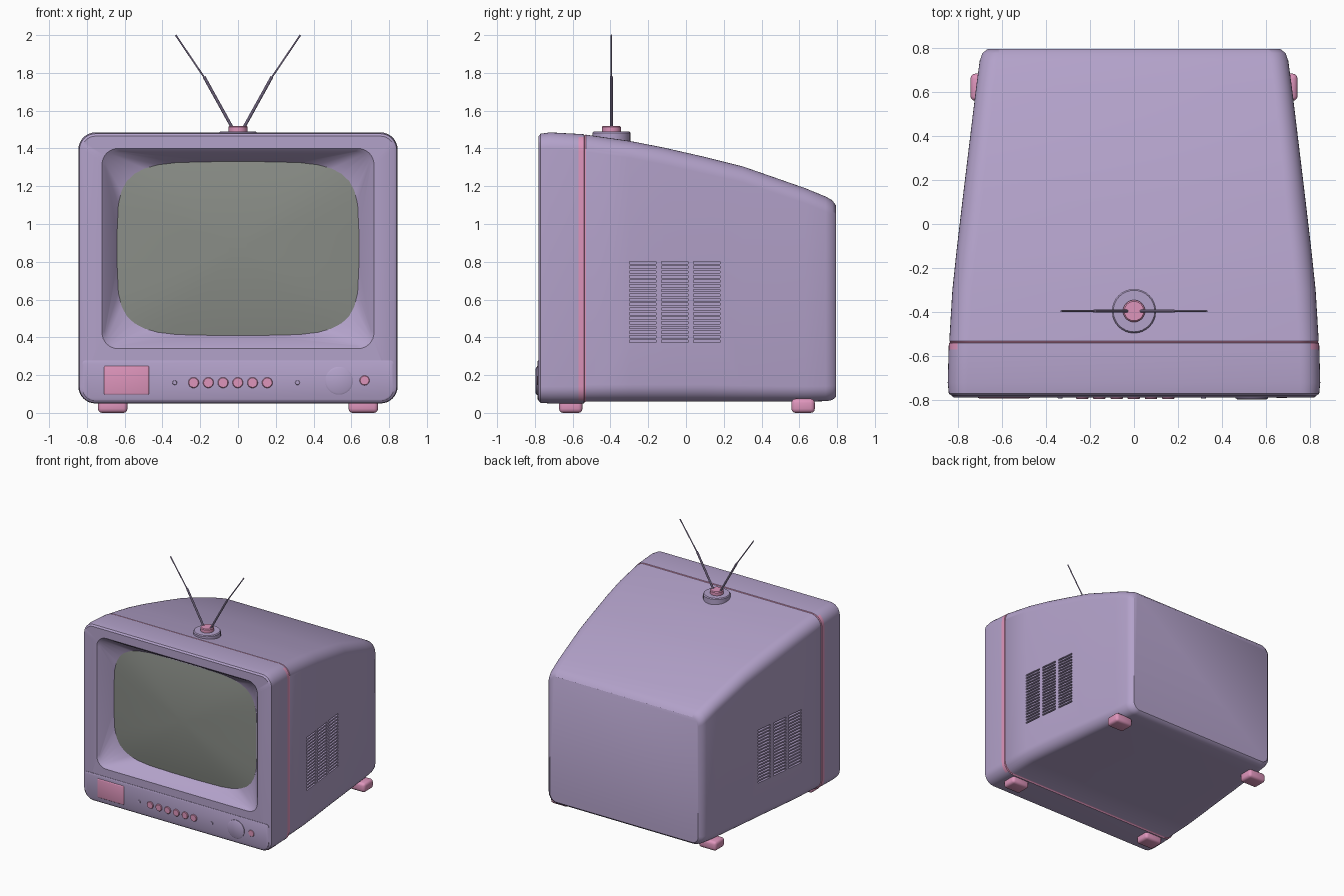
import bpy, bmesh, math
from mathutils import Vector

cube = bpy.data.objects.get("Cube")
if cube:
    bpy.data.objects.remove(cube)


def material(name, color):
    m = bpy.data.materials.new(name)
    m.use_nodes = True
    m.diffuse_color = (*color, 1)
    m.node_tree.nodes["Principled BSDF"].inputs["Base Color"].default_value = (*color, 1)
    return m


PURPLE = material("lilac plastic", (0.45, 0.36, 0.59))
PINK = material("pink plastic", (0.73, 0.30, 0.50))
GREY = material("grey screen glass", (0.25, 0.265, 0.24))


def finish(name, bm, *mats, angle=35):
    bmesh.ops.recalc_face_normals(bm, faces=bm.faces)
    mesh = bpy.data.meshes.new(name)
    bm.to_mesh(mesh)
    bm.free()
    ob = bpy.data.objects.new(name, mesh)
    bpy.context.collection.objects.link(ob)
    for m in mats:
        mesh.materials.append(m)
    smooth(ob, angle)
    return ob


def smooth(ob, angle=35):
    bpy.ops.object.select_all(action='DESELECT')
    ob.select_set(True)
    bpy.context.view_layer.objects.active = ob
    bpy.ops.object.shade_smooth_by_angle(angle=math.radians(angle))


CORNER = 9  # points per corner in every ring


def rounded(y, hw, z0, z1, r, r_top=None):
    """Rounded rectangle facing the front, centred on x = 0."""
    pts = []
    for k in range(4):
        rad = r if k > 1 or r_top is None else r_top
        cx = (hw - rad) * (1 if k in (0, 3) else -1)
        cz = z1 - rad if k < 2 else z0 + rad
        for i in range(CORNER):
            a = math.pi / 2 * (k + i / (CORNER - 1))
            pts.append(Vector((cx + rad * math.cos(a), y, cz + rad * math.sin(a))))
    return pts


def tube_outline(y, s=1.0):
    """Bulging picture tube outline."""
    pts = []
    for k in range(4):
        for i in range(CORNER):
            a = math.pi / 2 * (k + 0.015 + 0.97 * i / (CORNER - 1))
            c, d = math.cos(a), math.sin(a)
            x = math.copysign(abs(c) ** 0.44, c) * 0.64 * s
            z = math.copysign(abs(d) ** 0.44, d) * 0.46 * s
            pts.append(Vector((x, y, 0.87 + z)))
    return pts


def loft(rings):
    bm = bmesh.new()
    loops = [[bm.verts.new(p) for p in ring] for ring in rings]
    n = len(loops[0])
    for a, b in zip(loops, loops[1:]):
        for i in range(n):
            j = (i + 1) % n
            bm.faces.new((a[i], a[j], b[j], b[i]))
    bm.faces.new(loops[0])
    bm.faces.new(loops[-1])
    return bm


# Cabinet: screen recess, front bezel, pink seam and tapering rear shell
sections = [(-0.78, 0.825, 0.065, 1.465, 0.07), (-0.77, 0.84, 0.053, 1.478, 0.085),
            (-0.72, 0.845, 0.05, 1.485, 0.09), (-0.57, 0.841, 0.05, 1.477, 0.09),
            (-0.54, 0.84, 0.05, 1.475, 0.09), (-0.537, 0.834, 0.056, 1.469, 0.09),
            (-0.53, 0.838, 0.06, 1.473, 0.09), (-0.3, 0.824, 0.06, 1.44, 0.09),
            (-0.12, 0.805, 0.06, 1.405, 0.09), (0.1, 0.779, 0.06, 1.355, 0.09),
            (0.3, 0.755, 0.06, 1.305, 0.085), (0.63, 0.715, 0.06, 1.19, 0.08),
            (0.74, 0.7, 0.062, 1.145, 0.08), (0.775, 0.688, 0.068, 1.125, 0.075),
            (0.793, 0.665, 0.085, 1.1, 0.06)]
rings = [tube_outline(-0.67), rounded(-0.765, 0.705, 0.355, 1.385, 0.08),
         rounded(-0.78, 0.72, 0.34, 1.4, 0.085)]
rings += [rounded(*s) for s in sections]
bm = loft(rings)
bmesh.ops.recalc_face_normals(bm, faces=bm.faces)
for f in bm.faces:
    y = f.calc_center_median().y
    seam = -0.541 < y < -0.53
    side_band = -0.57 < y < -0.53 and abs(f.normal.x) > 0.5
    if seam or side_band:
        f.material_index = 1
cabinet = finish("cabinet", bm, PURPLE, PINK)


def add_box(bm, lo, hi):
    lo, hi = Vector(lo), Vector(hi)
    made = bmesh.ops.create_cube(bm, size=1)["verts"]
    for v in made:
        v.co = (lo + hi) / 2 + v.co * (hi - lo)
    return made


# Side vents: three columns of slots cut into each flank
bm = bmesh.new()
for side in (-1, 1):
    for col in range(3):
        y0 = -0.3 + 0.17 * col
        wall = 0.79 - 0.12 * (y0 + 0.07)
        for row in range(18):
            z = 0.372 + 0.0245 * row
            x = sorted((side * (wall - 0.03), side * (wall + 0.06)))
            add_box(bm, (x[0], y0, z), (x[1], y0 + 0.14, z + 0.013))
cutter = finish("vent_cutter", bm, PURPLE)
cutter.hide_render = True
cut = cabinet.modifiers.new("vents", 'BOOLEAN')
cut.operation, cut.solver, cut.object = 'DIFFERENCE', 'EXACT', cutter
bpy.context.view_layer.objects.active = cabinet
bpy.ops.object.modifier_apply(modifier="vents")
bpy.data.objects.remove(cutter)
smooth(cabinet)

# Picture tube, slightly domed
domes = [1, 0.9, 0.75, 0.55, 0.3, 0.08]
finish("screen", loft([tube_outline(-0.675 - 0.04 * (1 - s * s), s) for s in domes]), GREY)

# Control panel under the screen
finish("control_panel", loft([rounded(-0.775, 0.824, 0.066, 0.278, 0.07, 0.02),
                              rounded(-0.783, 0.824, 0.066, 0.278, 0.07, 0.02),
                              rounded(-0.786, 0.818, 0.072, 0.272, 0.065, 0.02)]), PURPLE)


def turned(name, profile, origin, axis, mat, sides=32):
    """Round part from (radius, height) pairs along an axis."""
    bm = bmesh.new()
    turn = Vector((0, 0, 1)).rotation_difference(Vector(axis)).to_matrix()
    loops = []
    for r, h in profile:
        loops.append([bm.verts.new(Vector(origin) + turn @ Vector((
            r * math.cos(math.tau * i / sides), r * math.sin(math.tau * i / sides), h)))
            for i in range(sides)])
    for a, b in zip(loops, loops[1:]):
        for i in range(sides):
            j = (i + 1) % sides
            bm.faces.new((a[i], a[j], b[j], b[i]))
    bm.faces.new(loops[0])
    bm.faces.new(loops[-1])
    return finish(name, bm, mat)


def front_knob(name, x, z, r, depth, mat):
    turned(name, [(r, 0), (r, depth * 0.7), (r * 0.88, depth)],
           (x, -0.78, z), (0, -1, 0), mat)


for i in range(6):
    front_knob(f"button_{i + 1}", -0.235 + 0.078 * i, 0.16, 0.028, 0.015, PINK)
for i, x in enumerate((-0.335, 0.315)):
    front_knob(f"socket_{i + 1}", x, 0.16, 0.012, 0.011, PURPLE)
front_knob("tuning_dial", 0.535, 0.17, 0.074, 0.016, PURPLE)
front_knob("indicator_lamp", 0.67, 0.172, 0.026, 0.009, PINK)


def rounded_box(name, lo, hi, bevel, mat):
    bm = bmesh.new()
    add_box(bm, lo, hi)
    bmesh.ops.bevel(bm, geom=bm.edges[:], offset=bevel, segments=3, profile=0.5,
                    affect='EDGES')
    return finish(name, bm, mat)


# Pink cover plate and the four feet
rounded_box("cover_plate", (-0.71, -0.791, 0.095), (-0.47, -0.77, 0.25), 0.009, PINK)
for side, label in ((-1, "right"), (1, "left")):
    for end, y in (("front", -0.61), ("back", 0.62)):
        x = sorted((side * 0.585, side * 0.742))
        rounded_box(f"{end}_{label}_foot", (x[0], y - 0.062, 0),
                    (x[1], y + 0.062, 0.075), 0.022, PINK)

# Aerial: base disc, pink hub and two telescopic rods
turned("aerial_base", [(0.1, 1.42), (0.1, 1.483), (0.094, 1.49)],
       (0, -0.395, 0), (0, 0, 1), PURPLE)
turned("aerial_hub", [(0.05, 1.48), (0.05, 1.514), (0.044, 1.52)],
       (0, -0.395, 0), (0, 0, 1), PINK)
for side, label in ((-1, "right"), (1, "left")):
    stages = [((0.025, 1.5), (0.18, 1.78), 0.008), ((0.178, 1.775), (0.33, 2.0), 0.0045)]
    for (x0, z0), (x1, z1), r in stages:
        d = Vector((side * (x1 - x0), 0, z1 - z0))
        part = "lower" if z0 < 1.6 else "upper"
        turned(f"{part}_{label}_rod", [(r, 0), (r, d.length)],
               (side * x0, -0.395, z0), d.normalized(), PURPLE, 10)
